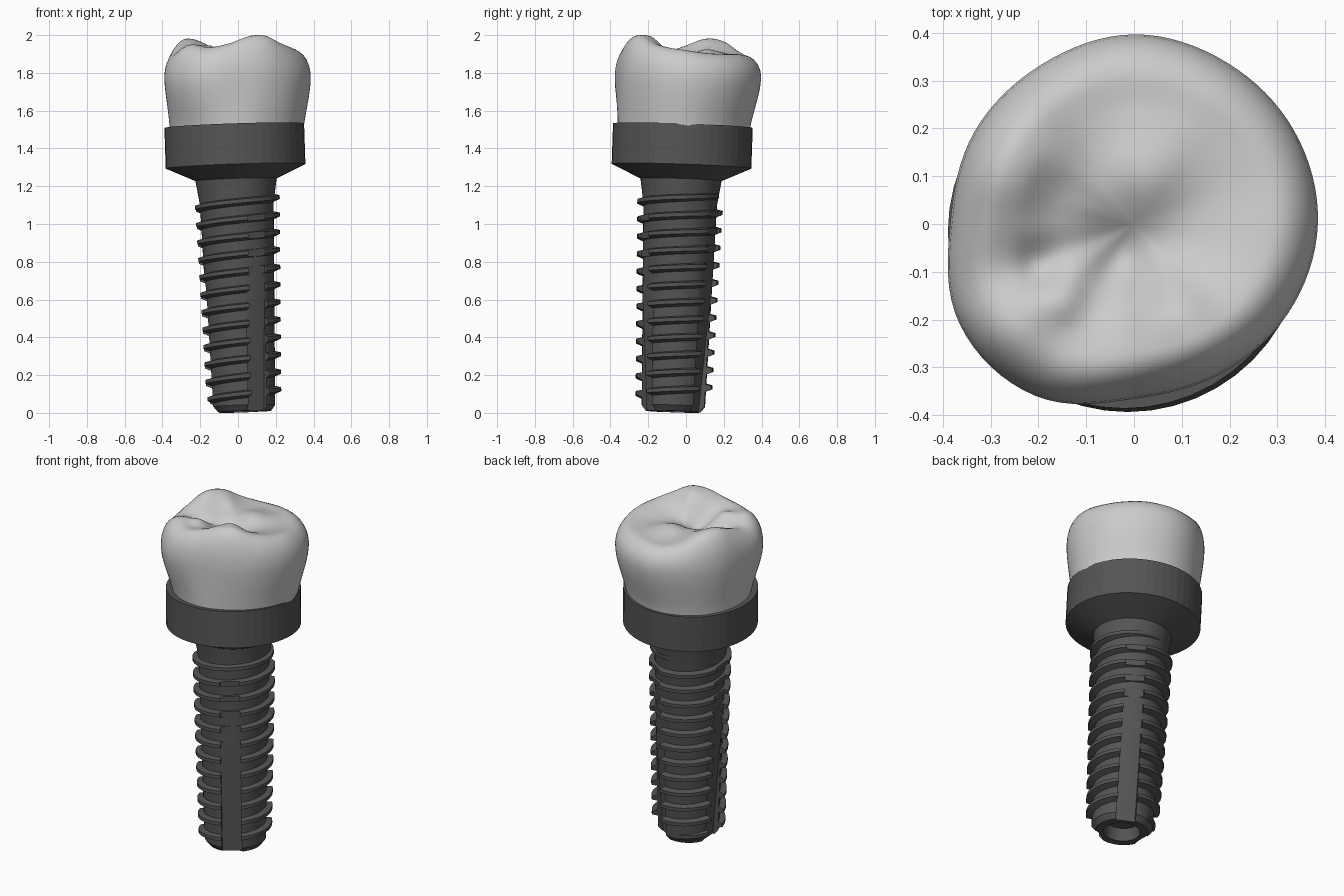
import bpy, bmesh, math
from mathutils import Vector, Matrix

if "Cube" in bpy.data.objects:
    bpy.data.objects.remove(bpy.data.objects["Cube"])

AXIS = Vector((-0.033, 0.034, 1)).normalized()
LEAN = (Matrix.Translation((0.03, -0.068, 0.007))
        @ Vector((0, 0, 1)).rotation_difference(AXIS).to_matrix().to_4x4())

dark = bpy.data.materials.new("dark_metal")
dark.diffuse_color = (0.09, 0.09, 0.09, 1)
dark.use_nodes = True
dark.node_tree.nodes["Principled BSDF"].inputs["Base Color"].default_value = dark.diffuse_color


def loft(name, rows, mat=None, angle=None, matrix=None):
    """Skin closed rings of points and cap both ends."""
    bm = bmesh.new()
    rings = [[bm.verts.new(p) for p in row] for row in rows]
    n = len(rings[0])
    for a, b in zip(rings, rings[1:]):
        for i in range(n):
            j = (i + 1) % n
            bm.faces.new((a[i], a[j], b[j], b[i]))
    bm.faces.new(rings[0][::-1])
    bm.faces.new(rings[-1])
    bmesh.ops.recalc_face_normals(bm, faces=bm.faces)
    if matrix:
        bm.transform(matrix)
    mesh = bpy.data.meshes.new(name)
    bm.to_mesh(mesh)
    bm.free()
    ob = bpy.data.objects.new(name, mesh)
    bpy.context.collection.objects.link(ob)
    if mat:
        mesh.materials.append(mat)
    if angle:
        smooth(ob, angle)
    return ob


def activate(ob):
    bpy.ops.object.select_all(action='DESELECT')
    ob.select_set(True)
    bpy.context.view_layer.objects.active = ob


def smooth(ob, angle):
    activate(ob)
    bpy.ops.object.shade_smooth_by_angle(angle=math.radians(angle))


def lathe(profile, n):
    return [[(r * math.cos(2 * math.pi * i / n), r * math.sin(2 * math.pi * i / n), z)
             for i in range(n)] for r, z in profile]


def around(table, ang):
    """Smooth periodic lookup of evenly spaced values around a circle."""
    n = len(table)
    f = (ang / (2 * math.pi)) % 1.0 * n
    k = int(f)
    t = f - k
    a, b, c, d = (table[(k + o) % n] for o in (-1, 0, 1, 2))
    return b + 0.5 * t * (c - a + t * (2*a - 5*b + 4*c - d + t * (3*(b - c) + d - a)))


# Screw core with a hollow tip and flared neck
core = loft("screw_core", lathe([(0.085, 0.07), (0.1, 0.0), (0.145, 0.0), (0.168, 0.03),
                                 (0.195, 1.1), (0.216, 1.235)], 48), dark, None, LEAN)

# Helical thread, tapering with the core and fading at both ends
rows, seg, turns, pitch = [], 40, 12.0, 0.0925
for i in range(int(seg * turns) + 1):
    turn = i / seg - 0.7
    a = 2 * math.pi * turn
    z = 0.113 + pitch * turn
    base = 0.168 + 0.025 * z
    fade = min(1, i / 12, (seg * turns - i) / 12)
    tip = base + 0.003 + 0.029 * fade
    rows.append([(r * math.cos(a), r * math.sin(a), z + dz) for r, dz in
                 ((base - 0.015, -0.03), (tip, -0.011), (tip, 0.009), (base - 0.015, 0.02))])
thread = loft("screw_thread", rows, dark, None, LEAN)

# Three cutting flutes, running out towards the neck
for deg in (-60, 60, 180):
    ring = lambda floor, z: [(floor, -0.06, z), (0.4, -0.06, z), (0.4, 0.05, z), (floor, 0.05, z)]
    cutter = loft("flute_cutter", [ring(0.122, -0.05), ring(0.213, 1.1)], None, None,
                  LEAN @ Matrix.Rotation(math.radians(deg), 4, 'Z'))
    cutter.hide_render = True
    for ob in (core, thread):
        activate(ob)
        m = ob.modifiers.new("flute", 'BOOLEAN')
        m.operation, m.solver, m.object = 'DIFFERENCE', 'EXACT', cutter
        bpy.ops.object.modifier_apply(modifier=m.name)
    bpy.data.objects.remove(cutter)
for ob in (core, thread):
    smooth(ob, 25)

# Collar
loft("collar", lathe([(0.185, 1.215), (0.37, 1.3), (0.37, 1.515)], 48), dark, None, LEAN)

# Crown outlines every 30 degrees, rim heights every 20 degrees
BELLY = [.385, .388, .39, .397, .386, .386, .385, .421, .415, .366, .362, .373]
NECK = [.345, .328, .325, .335, .345, .355, .36, .355, .355, .36, .345, .343]
RIM = [1.92, 1.905, 1.9, 1.9, 1.895, 1.895, 1.92, 1.97, 1.98, 1.945, 1.915, 1.95,
       1.935, 1.955, 1.99, 1.998, 1.96, 1.935]
# Local bumps and grooves of the chewing surface: x, y, radius, height
DETAIL = [(0.02, 0.1, 0.10, 0.05), (-0.02, -0.08, 0.07, -0.035), (-0.17, 0.06, 0.06, -0.02),
          (-0.2, -0.09, 0.05, -0.025), (0.08, -0.19, 0.07, 0.015), (-0.14, -0.16, 0.05, 0.02)]
SIDE = [(1.46, 0), (1.52, 0.1), (1.57, 0.3), (1.62, 0.52), (1.67, 0.74), (1.72, 0.92), (1.76, 0.99)]
SHOULDER = [(1.0, 0.0), (0.99, 0.25), (0.97, 0.46), (0.94, 0.64), (0.9, 0.8), (0.855, 0.91),
            (0.81, 0.975), (0.765, 1.0)]
N = 96
angles = [2 * math.pi * i / N for i in range(N)]
pt = lambda r, a, z: (r * math.cos(a), r * math.sin(a), z)
rows = []
for z, k in SIDE:
    rows.append([pt(around(NECK, a) * (1 - k) + around(BELLY, a) * k, a, z) for a in angles])
for t, k in SHOULDER:
    rows.append([pt(around(BELLY, a) * t, a, 1.785 + (around(RIM, a) - 1.785) * k) for a in angles])
for s in range(1, 25):
    u = 1 - s / 24.3
    row = []
    for a in angles:
        x, y, _ = pt(around(BELLY, a) * 0.765 * u, a, 0)
        w = u * u * (3 - 2 * u)
        z = 1.865 + (around(RIM, a) - 1.865) * w
        for cx, cy, rad, h in DETAIL:
            z += h * min(1, (1 - u) * 4) * math.exp(-((x - cx)**2 + (y - cy)**2) / rad**2)
        row.append((x, y, z))
    rows.append(row)
loft("tooth_crown", rows, None, 60)
